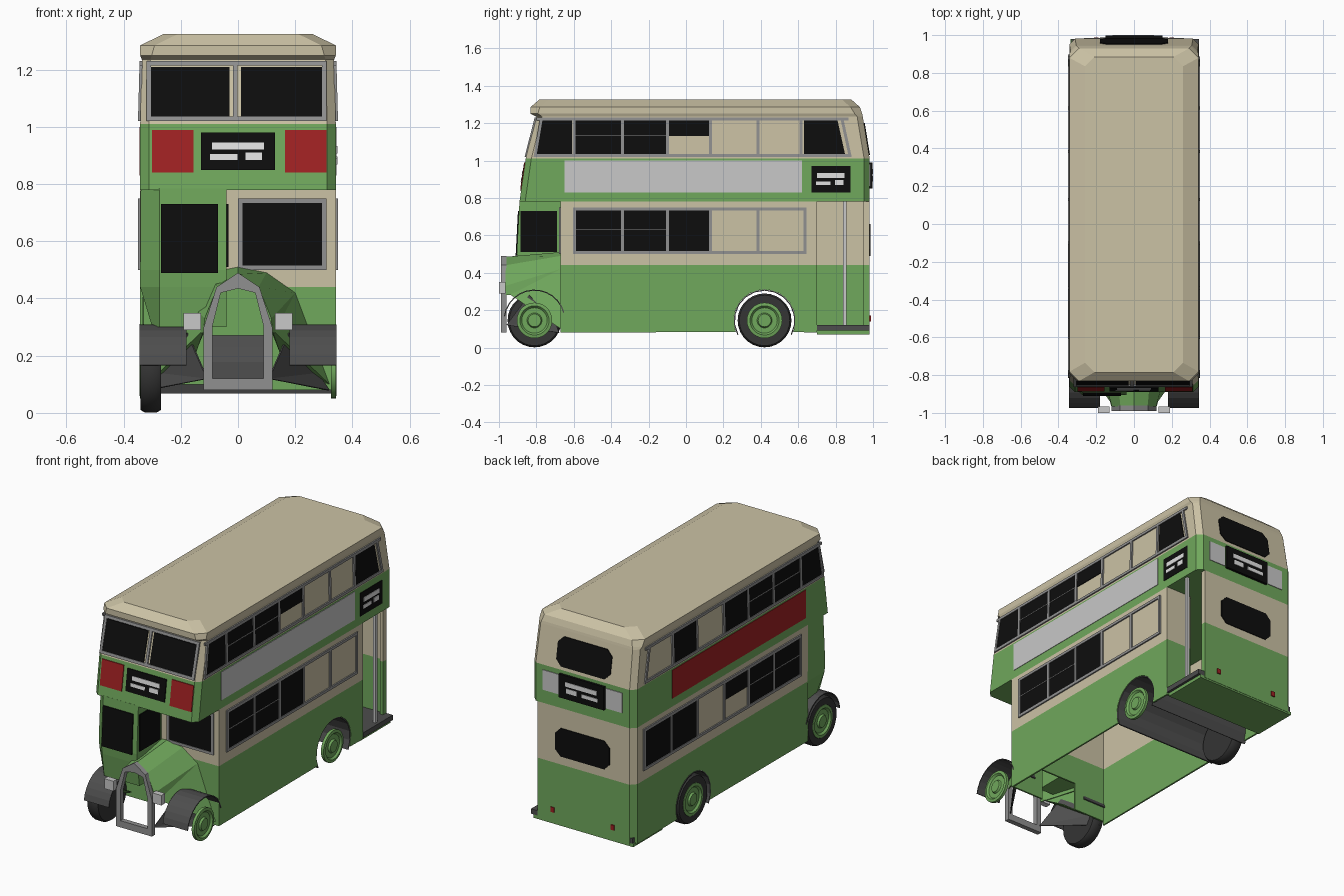
import bpy, bmesh, math
from mathutils import Vector

if "Cube" in bpy.data.objects:
    bpy.data.objects.remove(bpy.data.objects["Cube"])


def material(name, r, g, b):
    m = bpy.data.materials.new(name)
    m.diffuse_color = (r, g, b, 1)
    m.use_nodes = True
    m.node_tree.nodes["Principled BSDF"].inputs["Base Color"].default_value = m.diffuse_color
    return m


GREEN = material("green", .162, .392, .107)
CREAM = material("cream", .60, .54, .375)
BLACK = material("black", .004, .004, .004)
TRIM = material("trim grey", .28, .28, .28)
DARK = material("dark grey", .075, .075, .075)
TYRE = material("tyre grey", .035, .035, .035)
PALE = material("pale grey", .58, .58, .58)
WHITE = material("white", .75, .75, .75)
RED = material("red", .35, .015, .016)


def finish(name, bm, *mats, pick=None):
    bmesh.ops.recalc_face_normals(bm, faces=bm.faces[:])
    if pick:
        for f in bm.faces:
            f.material_index = pick(f.calc_center_median())
    me = bpy.data.meshes.new(name)
    bm.to_mesh(me)
    bm.free()
    for m in mats:
        me.materials.append(m)
    ob = bpy.data.objects.new(name, me)
    bpy.context.collection.objects.link(ob)
    return ob


def plates(name, polys, place, d0, d1, mat):
    """Extrude 2D outlines from depth d0 to d1 on a mapped surface."""
    bm = bmesh.new()
    for poly in polys:
        a = [bm.verts.new(place(u, v, d0)) for u, v in poly]
        b = [bm.verts.new(place(u, v, d1)) for u, v in poly]
        bm.faces.new(a)
        bm.faces.new(b[::-1])
        for i in range(len(a)):
            j = (i + 1) % len(a)
            bm.faces.new((a[i], b[i], b[j], a[j]))
    return finish(name, bm, mat)


def loft(name, rings, *mats, pick=None, closed=True):
    bm = bmesh.new()
    vs = [[bm.verts.new(p) for p in r] for r in rings]
    n = len(vs[0])
    for a, b in zip(vs, vs[1:]):
        for i in range(n if closed else n - 1):
            j = (i + 1) % n
            bm.faces.new((a[i], a[j], b[j], b[i]))
    if closed:
        bm.faces.new(vs[0])
        bm.faces.new(vs[-1])
    return finish(name, bm, *mats, pick=pick)


def thicken(ob, t=.006):
    ob.modifiers.new("thickness", 'SOLIDIFY').thickness = t


def rect(a, b, z0, z1):
    return [(a, z0), (b, z0), (b, z1), (a, z1)]


def box(name, x0, x1, y0, y1, z0, z1, mat):
    return plates(name, [rect(x0, x1, z0, z1)], lambda u, v, d: (u, d, v), y0, y1, mat)


# Upper deck sections: height, front y, rear y, half width, corner cut
DECK = [(.78, -.89, .982, .342, .03), (1.01, -.857, .982, .342, .03),
        (1.235, -.80, .945, .336, .03), (1.25, -.832, .942, .342, .04),
        (1.285, -.832, .93, .342, .05), (1.325, -.785, .885, .26, .05)]


def at(z, k):
    z = max(z, DECK[0][0])
    for a, b in zip(DECK, DECK[1:]):
        if z <= b[0]:
            return a[k] + (b[k] - a[k]) * (z - a[0]) / (b[0] - a[0])
    return DECK[-1][k]


def front(u, v, d): return (u, at(v, 1) - d, v)
def rear(u, v, d): return (u, at(v, 2) + d, v)
def right(u, v, d): return (at(v, 3) + d, u, v)
def left(u, v, d): return (-at(v, 3) - d, u, v)
def bulkhead(u, v, d): return (u, -.67 - d, v)
def cab_front(u, v, d): return (u, -.905 + max(0, v - .5) * .054 - d, v)


def section(z, f, r, w, c):
    return [(-w + c, f, z), (w - c, f, z), (w, f + c, z), (w, r - c, z),
            (w - c, r, z), (-w + c, r, z), (-w, r - c, z), (-w, f + c, z)]


loft("upper_deck", [section(*s) for s in DECK], GREEN, CREAM,
     pick=lambda c: int(c.z > 1.0))

# Lower side walls with rear wheel arches
AXLE_Y, AXLE_Z, ARCH = .42, .145, .165
arc = [(AXLE_Y + ARCH * math.cos(t), max(.08, AXLE_Z + ARCH * math.sin(t)))
       for t in [math.radians(202 - i * 14) for i in range(17)]]
for side, place, end in (("right", right, .70), ("left", left, .95)):
    low = [(-.67, .08)] + arc + [(end, .08), (end, .44), (-.67, .44)]
    plates(side + "_lower_wall", [low], place, -.01, 0, GREEN)
    plates(side + "_saloon_wall", [rect(-.67, end, .44, .78)], place, -.01, 0, CREAM)

# Rear wall, platform, platform doorway and pole
for nm, z0, z1, m in (("rear_lower_wall", .08, .44, GREEN), ("rear_saloon_wall", .44, .78, CREAM)):
    plates(nm, [rect(-.312, .29, z0, z1)], rear, -.01, 0, m)
    loft(nm + "_corner", [[(-.342, .95, z), (-.312, .982, z), (-.312, .97, z), (-.332, .95, z)]
                          for z in (z0, z1)], m)
    box(nm + "_post", .28, .30, .95, .982, z0, z1, m)
    box(nm + "_doorway", .17, .335, .69, .70, z0, z1, m)
box("platform_base", -.335, .33, .70, .98, .07, .09, GREEN)
box("platform_floor", -.33, .345, .70, .98, .09, .12, DARK)
box("platform_pole", .31, .328, .84, .858, .12, .78, PALE)

# Front bulkhead, open in the middle below the bonnet
plates("bulkhead_lower", [[(-.33, .10), (-.12, .10), (-.12, .27), (.12, .27), (.12, .08),
                           (.335, .08), (.335, .44), (-.33, .44)]], bulkhead, -.01, 0, GREEN)
plates("bulkhead_upper", [rect(-.33, .335, .44, .78)], bulkhead, -.01, 0, CREAM)


def frame(name, a, b, z0, z1, bars, place, t=.016):
    polys = [rect(a, b, z0, z0 + t), rect(a, b, z1 - t, z1)]
    polys += [rect(y - t / 2, y + t / 2, z0 + t, z1 - t) for y in bars]
    plates(name, polys, place, -.002, .008, TRIM)


frame("bulkhead_window_frame", 0, .31, .50, .75, (.008, .302), bulkhead)
plates("bulkhead_window", [rect(.015, .295, .515, .735)], bulkhead, 0, .005, BLACK)

# Driver's cab
cab = [(.30, -.88, -.30), (.44, -.90, -.342), (.50, -.905, -.342), (.785, -.89, -.34)]
loft("cab", [[(-.04, -.665, z), (-.04, f, z), (-.275, f, z), (w, f + .07, z), (w, -.665, z)]
             for z, f, w in cab], GREEN)
plates("cab_windscreen", [rect(-.27, -.07, .49, .73)], cab_front, 0, .006, BLACK)
plates("cab_side_window", [rect(-.885, -.69, .51, .73)], lambda u, v, d: (-.04 + d, u, v),
       0, .006, BLACK)

# Side windows: frames plus dark glass in some bays
UP = [-.60, -.34, -.10, .13, .385, .615]
LOW = [-.595, -.34, -.10, .13, .385, .635]
first = [(-.80, 1.035), (-.61, 1.035), (-.61, 1.215), (-.77, 1.215)]
last = [(.63, 1.035), (.85, 1.035), (.81, 1.215), (.63, 1.215)]


def bays(edges, picks, z0, z1):
    return [rect(edges[i] + .008, edges[i + 1] - .008, z0, z1) for i in picks]


for side, place in (("right", right), ("left", left)):
    r = side == "right"
    low = LOW if r else LOW + [.89]
    frame(side + "_upper_frame", -.80, .87, 1.02, 1.23, UP, place)
    plates(side + "_upper_frame_ends", [[(-.815, 1.02), (-.80, 1.02), (-.765, 1.23), (-.78, 1.23)],
           [(.87, 1.02), (.886, 1.02), (.84, 1.23), (.824, 1.23)]], place, -.002, .008, TRIM)
    frame(side + "_lower_frame", -.603, low[-1] + .008, .50, .75, low, place)
    glass = [first] + bays(UP, (0, 1) if r else (0, 1, 2, 4), 1.035, 1.215)
    glass += [last] + bays(UP, (2,), 1.13, 1.215) if r else []
    glass += bays(low, (0, 1, 2) if r else (0, 1, 4, 5), .515, .735)
    glass += [] if r else bays(low, (2,), .63, .735)
    plates(side + "_windows", glass, place, 0, .004, BLACK)
    plates(side + "_window_sliders", bays(UP, (0, 1), 1.13, 1.134) + bays(low, (0, 1), .63, .634),
           place, 0, .007, TRIM)
    plates(side + "_advert_panel", [rect(-.65, .62, .83, 1.0)], place, 0, .003,
           PALE if r else RED)

# Front upper windows and panels
frame("front_window_frame", -.32, .31, 1.02, 1.23, (-.312, -.01, .302), front)
plates("front_windows", [rect(-.304, -.03, 1.036, 1.21), rect(.01, .294, 1.036, 1.21)],
       front, 0, .005, BLACK)
plates("front_red_panels", [rect(-.30, -.155, .84, .99), rect(.165, .31, .84, .99)],
       front, 0, .005, RED)


def sign(name, c, w, z0, z1, place, depth):
    h = z1 - z0
    plates(name + "_box", [rect(c - w, c + w, z0, z1)], place, 0, depth, BLACK)
    plates(name + "_blinds", [rect(c - .7 * w, c + .7 * w, z0 + .55 * h, z0 + .74 * h),
           rect(c - .75 * w, c - .02 * w, z0 + .27 * h, z0 + .42 * h),
           rect(c + .2 * w, c + .65 * w, z0 + .27 * h, z0 + .47 * h)],
           place, depth, depth + .003, WHITE)


sign("front_sign", 0, .13, .85, .98, front, .006)
sign("side_sign", .775, .105, .83, .97, right, .003)
sign("rear_sign", 0, .15, .85, .99, rear, .015)

# Rear panels, windows with cut corners, reflectors
plates("rear_side_panels", [rect(s * .21 - .055, s * .21 + .055, .86, .98) for s in (-1, 1)],
       rear, 0, .004, PALE)


def cut_window(w, z0, z1, c=.035):
    return [(-w + c, z0), (w - c, z0), (w, z0 + c), (w, z1 - c),
            (w - c, z1), (-w + c, z1), (-w, z1 - c), (-w, z0 + c)]


plates("rear_windows", [cut_window(.18, .49, .66), cut_window(.18, 1.03, 1.20)],
       rear, 0, .005, BLACK)
plates("rear_reflectors", [rect(s * .2 - .012, s * .2 + .012, .14, .17) for s in (-1, 1)],
       rear, 0, .006, RED)

# Bonnet
half0 = [(.12, .28), (.117, .33), (.072, .44), (0, .485)]
half1 = [(.21, .28), (.20, .42), (.10, .49), (0, .51)]


def arch(half, y):
    return [(-x, y, z) for x, z in half] + [(x, y, z) for x, z in half[-2::-1]]


thicken(loft("bonnet", [arch(half0, -.965), arch(half1, -.67)], GREEN, closed=False))

# Radiator surround, an open frame
outer = [(-.12, .08), (-.12, .30), (-.075, .44), (0, .49), (.075, .44), (.12, .30), (.12, .08)]
inner = [(-.09, .12), (-.09, .30), (-.06, .42), (0, .435), (.06, .42), (.09, .30), (.09, .12)]
plates("radiator_surround", [[outer[i], outer[(i + 1) % 7], inner[(i + 1) % 7], inner[i]]
       for i in range(7)], lambda u, v, d: (u, d, v), -.99, -.96, TRIM)


# Mudguards
def guard(name, cy, x0, x1, a0, a1):
    pts = [(cy + ARCH * math.cos(t), AXLE_Z + ARCH * math.sin(t))
           for t in [math.radians(a0 + (a1 - a0) * i / 12) for i in range(13)]]
    thicken(loft(name, [[(x, y, z) for y, z in pts] for x in (x0, x1)], DARK, closed=False))


guard("rear_mudguard", AXLE_Y, -.345, .34, -28, 208)


def lathe(name, profile, y, s, mat, n=28):
    rings = [[(s * x, y + r * math.cos(2 * math.pi * i / n), AXLE_Z + r * math.sin(2 * math.pi * i / n))
              for i in range(n)] for r, x in profile]
    ob = loft(name, rings, mat)
    ob.data.shade_smooth()
    bpy.context.view_layer.objects.active = ob
    ob.select_set(True)
    bpy.ops.object.shade_smooth_by_angle(angle=math.radians(35))
    ob.select_set(False)


HUB = [(.095, .325), (.095, .342), (.078, .345), (.068, .334), (.04, .334), (.034, .345), (.01, .345)]
for s, side in ((-1, "left"), (1, "right")):
    guard(side + "_front_mudguard", -.81, s * .18, s * .345, 15, 172)
    # headlamp, bonnet side skirt and lower valance
    box(side + "_headlamp", s * .16 - .03, s * .16 + .03, -1.0, -.965, .29, .35, PALE)
    for nm, m, p in (("skirt", GREEN, [(.12, -.95, .29), (.20, -.67, .42), (.32, -.67, .10), (.15, -.80, .20)]),
                     ("valance", DARK, [(.11, -.96, .12), (.18, -.84, .28), (.28, -.70, .14), (.32, -.68, .08)])):
        bm = bmesh.new()
        v = [bm.verts.new((s * x, y, z)) for x, y, z in p]
        bm.faces.new(v[:3])
        bm.faces.new((v[0], v[2], v[3]))
        thicken(finish(side + "_" + nm, bm, m))
    for end, y in (("front", -.81), ("rear", AXLE_Y)):
        lathe(f"{side}_{end}_hub", HUB, y, s, GREEN)
        if s < 0:
            lathe(f"{side}_{end}_tyre", [(.09, .27), (.135, .27), (.144, .285), (.144, .325),
                  (.135, .341), (.096, .341), (.09, .33)], y, s, TYRE)
